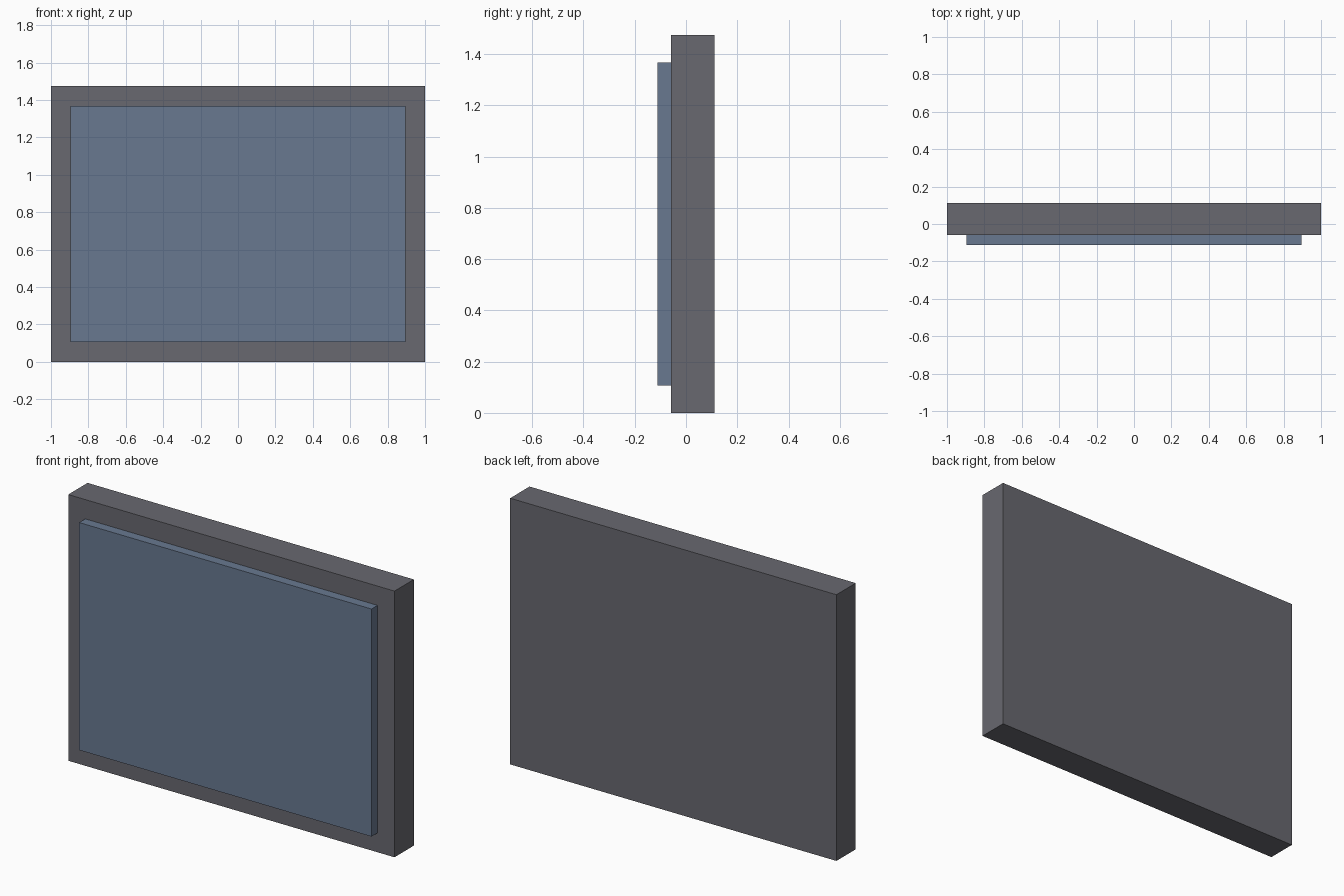
import bpy

if "Cube" in bpy.data.objects:
    bpy.data.objects.remove(bpy.data.objects["Cube"])


def material(name, rgb):
    mat = bpy.data.materials.new(name)
    mat.diffuse_color = (*rgb, 1.0)
    mat.use_nodes = True
    mat.node_tree.nodes["Principled BSDF"].inputs["Base Color"].default_value = mat.diffuse_color
    return mat


def box(name, x, y, z, mat):
    """Axis-aligned box from (min, max) ranges."""
    ranges = (x, y, z)
    bpy.ops.mesh.primitive_cube_add(size=1, location=[(a + b) / 2 for a, b in ranges])
    obj = bpy.context.object
    obj.name = obj.data.name = name
    obj.scale = [b - a for a, b in ranges]
    bpy.ops.object.transform_apply(location=False, rotation=False, scale=True)
    obj.data.materials.append(mat)
    return obj


# Backing slab that forms the border
box("frame", (-1.0, 1.0), (-0.058, 0.111), (0.0, 1.475),
    material("dark_grey", (0.14, 0.14, 0.16)))

# Raised front panel
box("front_panel", (-0.896, 0.896), (-0.111, -0.058), (0.107, 1.368),
    material("slate_blue", (0.14, 0.19, 0.28)))
